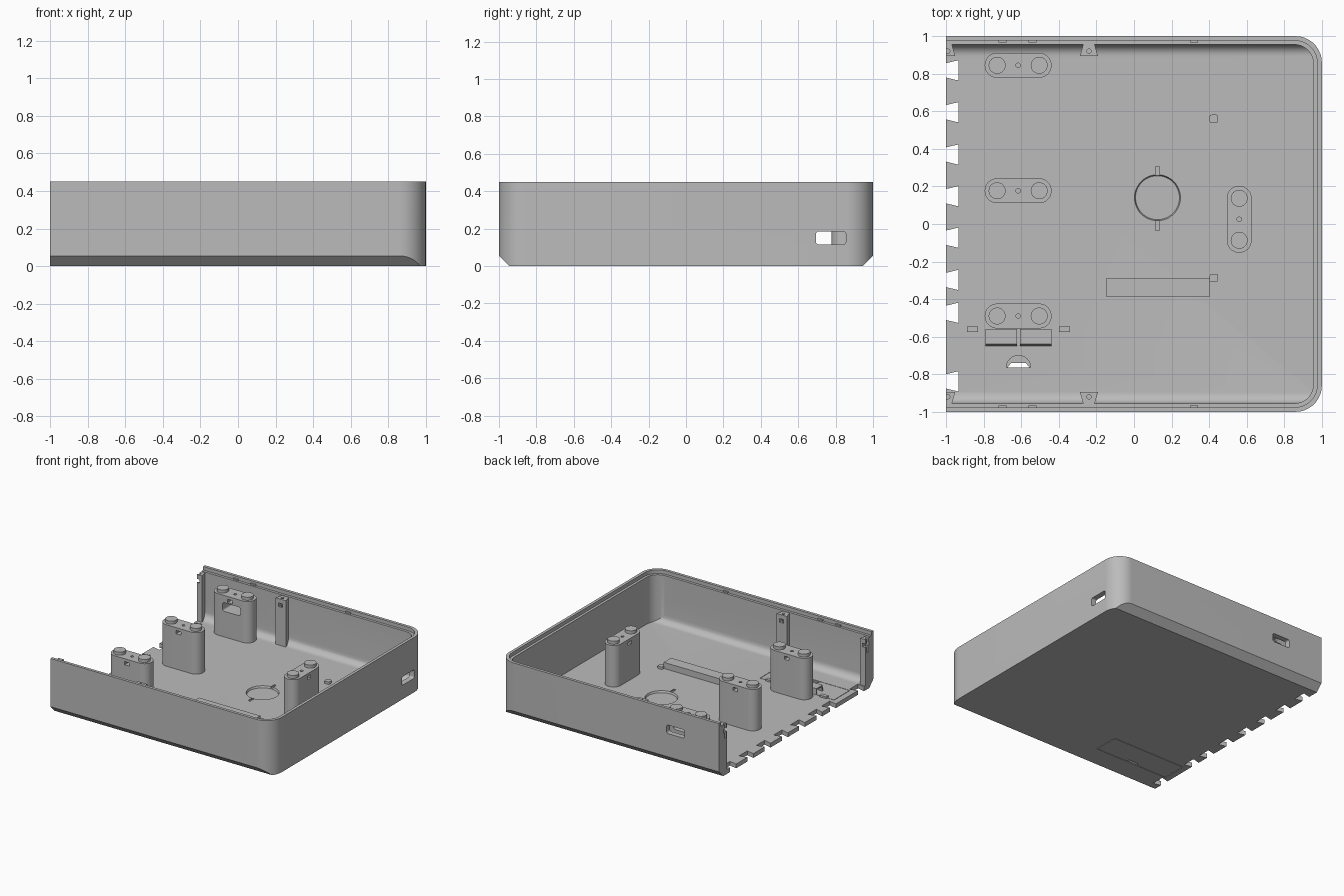
import bpy, bmesh, math
from mathutils import Vector

if "Cube" in bpy.data.objects:
    bpy.data.objects.remove(bpy.data.objects["Cube"])

mat = bpy.data.materials.new("plain_grey")
mat.diffuse_color = (0.5, 0.5, 0.5, 1)
mat.use_nodes = True
mat.node_tree.nodes["Principled BSDF"].inputs["Base Color"].default_value = mat.diffuse_color
FLOOR = 0.035


def prism(name, pts, lo, hi, axis="z", taper=1.0):
    """Extrude a 2D outline along an axis; z: (x,y), x: (y,z), y: (x,z)."""
    def place(p, h):
        return {"z": (p[0], p[1], h), "x": (h, p[0], p[1]), "y": (p[0], h, p[1])}[axis]
    cx = sum(p[0] for p in pts) / len(pts)
    cy = sum(p[1] for p in pts) / len(pts)
    bm = bmesh.new()
    a = [bm.verts.new(place((cx + (p[0] - cx) * taper, cy + (p[1] - cy) * taper), lo)) for p in pts]
    b = [bm.verts.new(place(p, hi)) for p in pts]
    bm.faces.new(a)
    bm.faces.new(b)
    for i in range(len(pts)):
        j = (i + 1) % len(pts)
        bm.faces.new((a[i], a[j], b[j], b[i]))
    bmesh.ops.recalc_face_normals(bm, faces=bm.faces)
    me = bpy.data.meshes.new(name)
    bm.to_mesh(me)
    bm.free()
    me.materials.append(mat)
    ob = bpy.data.objects.new(name, me)
    bpy.context.collection.objects.link(ob)
    return ob


def arc(cx, cy, r, a0, a1, n=12):
    return [(cx + r * math.cos(math.radians(a0 + (a1 - a0) * i / n)),
             cy + r * math.sin(math.radians(a0 + (a1 - a0) * i / n))) for i in range(n + 1)]


def circle(cx, cy, r, n=32):
    return arc(cx, cy, r, 0, 360, n)[:-1]


def rect(x0, x1, y0, y1):
    return [(x0, y0), (x1, y0), (x1, y1), (x0, y1)]


def round_rect(x0, x1, y0, y1, r, n=8):
    return (arc(x1 - r, y1 - r, r, 0, 90, n) + arc(x0 + r, y1 - r, r, 90, 180, n)
            + arc(x0 + r, y0 + r, r, 180, 270, n) + arc(x1 - r, y0 + r, r, 270, 360, n))


def boolean(ob, other, op="DIFFERENCE"):
    m = ob.modifiers.new("cut", "BOOLEAN")
    m.operation, m.object, m.solver = op, other, "EXACT"
    bpy.context.view_layer.objects.active = ob
    bpy.ops.object.modifier_apply(modifier=m.name)
    bpy.data.objects.remove(other)


def tray_outline(inset, r, left):
    e = 1 - inset
    return [(left, -e)] + arc(e - r, -e + r, r, -90, 0, 16) + arc(e - r, e - r, r, 0, 90, 16) + [(left, e)]


# Tray shell: rounded right corners, chamfered front and back bottom edges
shell = prism("tray_shell", tray_outline(0, 0.14, -1), 0, 0.45)
boolean(shell, prism("c", [(-.945, 0), (.945, 0), (1, .055), (1, .6), (-1, .6), (-1, .055)], -1.2, 1.2, "x"),
        "INTERSECT")
cavity = prism("c", tray_outline(0.045, 0.1, -1.1), FLOOR, 0.8)
r = 0.06
fillet = (arc(-.955 + r, FLOOR + r, r, 180, 270, 8) + arc(.955 - r, FLOOR + r, r, 270, 360, 8)
          + [(.955, .9), (-.955, .9)])
boolean(cavity, prism("c", fillet, -1.2, 1.2, "x"), "INTERSECT")
boolean(shell, cavity)
boolean(shell, prism("c", tray_outline(0.024, 0.12, -1.1), 0.42, 0.8))

# Dovetail notches on the open left edge
for y in (.818, .595, .37, .148, -.073, -.298, -.473, -.838):
    boolean(shell, prism("c", [(-1.01, y - .036), (-.935, y - .054), (-.935, y + .054), (-1.01, y + .036)],
                         -.1, .2))

# Slots through the right and back walls
boolean(shell, prism("c", round_rect(.695, .855, .115, .185, .015), .9, 1.1, "x"))
back_slot = round_rect(-.685, -.525, .245, .315, .015)
boolean(shell, prism("c", back_slot, .9, 1.1, "y"))

# Round recess with two key slots
boolean(shell, prism("c", circle(.125, .14, .123, 48), .02, .036, taper=.95))
for y in (.28, -.01):
    boolean(shell, prism("c", rect(.115, .135, y - .025, y + .025), .025, .05))

# Hatch seam (both faces), finger recess and opening
for z0, z1 in ((-.01, .006), (FLOOR - .006, .05)):
    for box in (rect(-.952, -.948, -.765, -.56), rect(-.282, -.278, -.765, -.56),
                rect(-.95, -.28, -.767, -.763), rect(-.95, -.28, -.562, -.558)):
        boolean(shell, prism("c", box, z0, z1))
boolean(shell, prism("c", arc(-.615, -.765, .065, 0, 180, 16), .02, .06))
boolean(shell, prism("c", [(-.672, -.763), (-.558, -.763), (-.575, -.74), (-.655, -.74)], -.05, .1))

# Hatch tabs and spring clips
for x in (-.86, -.37):
    prism("hatch_tab", rect(x - .03, x + .03, -.575, -.545), .03, .05)
for x0, x1 in ((-.79, -.622), (-.608, -.44)):
    prism("hatch_clip", [(-.56, .03), (-.56, .085), (-.64, .085), (-.65, .03), (-.64, .03),
                         (-.632, .075), (-.57, .075), (-.57, .03)], x0, x1, "x")


# Screw posts: stadium column, two bosses, screw hole and nut slot
def post(name, cx, cy, along_x=True, slot=False):
    hx, hy = (.178, .066) if along_x else (.066, .178)
    ob = prism(name, round_rect(cx - hx, cx + hx, cy - hy, cy + hy, .0655, 12), .03, .375)
    boolean(ob, prism("c", circle(cx, cy, .012, 16), .3, .5))
    nut_z = rect(-.022, .022, .325, .352)
    if along_x:
        boolean(ob, prism("c", [(cx + u, z) for u, z in nut_z], cy - .2, cy + .2, "y"))
    else:
        boolean(ob, prism("c", [(cy + u, z) for u, z in nut_z], cx - .2, cx + .2, "x"))
    if slot:
        boolean(ob, prism("c", back_slot, cy - .2, cy + .2, "y"))
    for s in (-.112, .112):
        bx, by = (cx + s, cy) if along_x else (cx, cy + s)
        prism(name + "_boss", circle(bx, by, .045), .37, .4)


post("post_back", -.617, .845, slot=True)
post("post_middle", -.617, .177)
post("post_front", -.617, -.49)
post("post_right", .56, .025, along_x=False)

# Dovetail wall columns, mirrored front and back; the left pair is cut in half
for s in (-1, 1):
    for x, half in ((-.24, False), (-1, True)):
        left = x if half else None
        pts = [(x - .048, .895 * s), (x + .048, .895 * s), (x + .03, .957 * s), (x - .03, .957 * s)]
        if half:
            pts = [(x, .895 * s), pts[1], pts[2], (x, .957 * s)]
        col = prism("wall_column", pts, .03, .415)
        hx = x + (.008 if half else 0)
        boolean(col, prism("c", circle(hx, .92 * s, .012, 16), .3, .5))
        boolean(col, prism("c", rect(hx - .018, hx + .018, .35, .38), .94 * s, .8 * s, "y"))
    # Snap bumps along the rim
    for x in (-.7, -.54, .32):
        ys = sorted((.966 * s, .98 * s))
        prism("snap_bump", rect(x - .022, x + .022, ys[0], ys[1]), .41, .432)

# Floor bar and locating pegs
prism("floor_bar", rect(-.15, .405, -.385, -.29), .03, .085)
for y in (.56, -.287):
    prism("locating_peg", round_rect(.403, .447, y - .022, y + .022, .01, 4), .03, .055)

for ob in bpy.context.scene.objects:
    bpy.ops.object.select_all(action="DESELECT")
    ob.select_set(True)
    bpy.context.view_layer.objects.active = ob
    bpy.ops.object.shade_smooth_by_angle(angle=math.radians(30))
